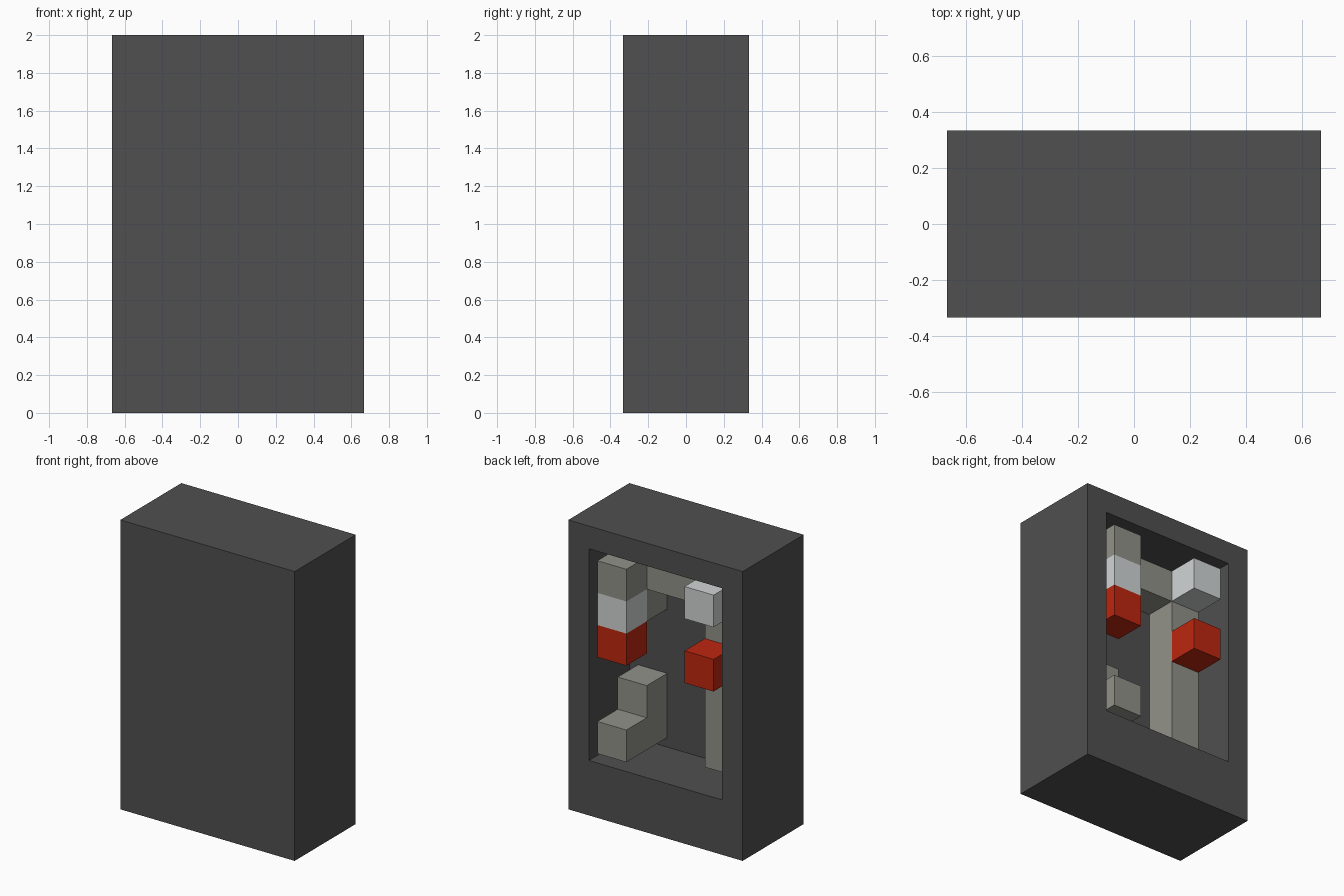
import bpy
import bmesh
from mathutils import Vector

U = 2 / 9  # edge of one cube unit; the body is 6 x 3 x 9 units
SIZE = Vector((6, 3, 9)) * U

cube = bpy.data.objects.get("Cube")
if cube:
    bpy.data.objects.remove(cube, do_unlink=True)


def material(name, rgb):
    m = bpy.data.materials.new(name)
    m.use_nodes = True
    color = (*rgb, 1)
    m.diffuse_color = color
    m.node_tree.nodes["Principled BSDF"].inputs["Base Color"].default_value = color
    return m


dark = material("dark_grey", (0.08, 0.08, 0.08))
grey = material("mid_grey", (0.287, 0.287, 0.254))
light = material("light_grey", (0.638, 0.665, 0.665))
red = material("red", (0.515, 0.02, 0.005))


def add_object(name, bm, mat):
    bmesh.ops.recalc_face_normals(bm, faces=bm.faces)
    mesh = bpy.data.meshes.new(name)
    bm.to_mesh(mesh)
    bm.free()
    mesh.materials.append(mat)
    bpy.context.collection.objects.link(bpy.data.objects.new(name, mesh))


def box(center, size):
    bm = bmesh.new()
    bmesh.ops.create_cube(bm, size=1)
    for v in bm.verts:
        v.co = Vector(center) + v.co * Vector(size)
    return bm


def block(name, mat, col, layer, row, width=1, depth=1, height=1):
    """Block on the unit grid, counted from the left side, the back and the top."""
    center = (SIZE.x / 2 - (col + width / 2) * U,
              SIZE.y / 2 - (layer + depth / 2) * U,
              SIZE.z - (row + height / 2) * U)
    add_object(name, box(center, Vector((width, depth, height)) * U), mat)


# Housing: solid box with a deep recess in the back and a thicker base
bm = box((0, 0, SIZE.z / 2), SIZE)
bm.normal_update()
back = max(bm.faces, key=lambda f: f.normal.y)
bmesh.ops.inset_individual(bm, faces=[back], thickness=U)
for v in back.verts:
    if v.co.z < SIZE.z / 2:
        v.co.z += U
floor = bmesh.ops.extrude_discrete_faces(bm, faces=[back])["faces"][0]
bmesh.ops.translate(bm, verts=floor.verts, vec=(0, -2 * U, 0))
add_object("housing", bm, dark)

# Grey structure inside the recess
block("upper_left_block", grey, 1, 0, 1, depth=2)
block("upper_left_inner_block", grey, 1, 1, 2)
block("inner_lintel", grey, 2, 1, 1, width=2)
block("right_inner_column", grey, 4, 1, 1, height=6)
block("lower_left_step", grey, 1, 0, 6)
block("lower_left_inner_step", grey, 1, 1, 5, height=2)

# Light and red blocks flush with the back
block("left_light_block", light, 1, 0, 2)
block("right_light_block", light, 4, 0, 1)
block("left_red_block", red, 1, 0, 3)
block("right_red_block", red, 4, 0, 3)
